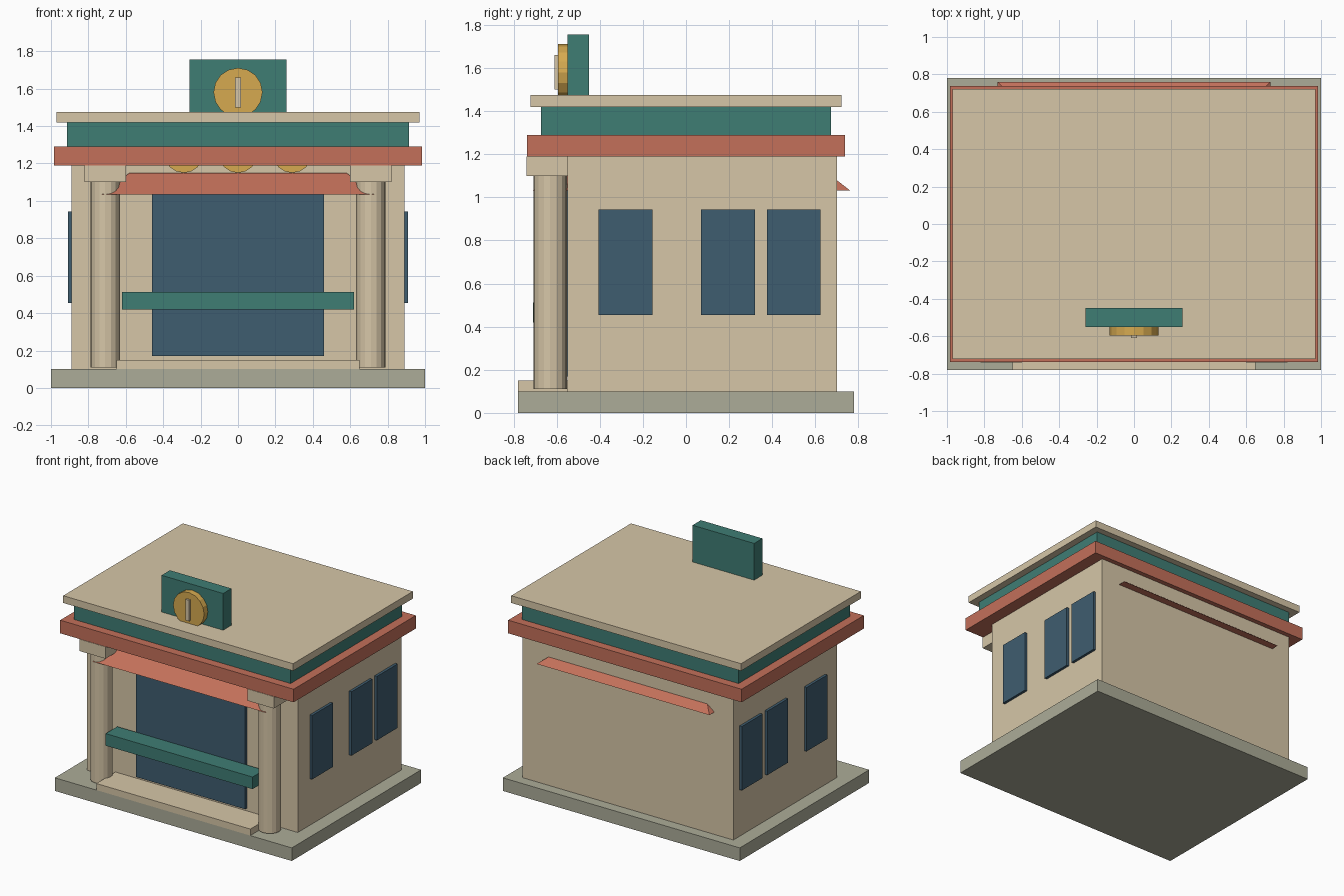
import bpy, bmesh, math
from mathutils import Matrix

if "Cube" in bpy.data.objects:
    bpy.data.objects.remove(bpy.data.objects["Cube"])


def material(name, r, g, b):
    def lin(v):
        v /= 255
        return v / 12.92 if v <= 0.04045 else ((v + 0.055) / 1.055) ** 2.4
    m = bpy.data.materials.new(name)
    m.diffuse_color = (lin(r), lin(g), lin(b), 1)
    m.use_nodes = True
    m.node_tree.nodes["Principled BSDF"].inputs["Base Color"].default_value = m.diffuse_color
    return m


STONE = material("grey stone", 172, 172, 152)
BEIGE = material("beige plaster", 214, 198, 167)
TEAL = material("teal", 63, 125, 116)
CORAL = material("coral", 195, 112, 90)
GLASS = material("dark blue glass", 63, 93, 112)
GOLD = material("gold", 214, 170, 80)


def finish(name, bm, mat):
    bmesh.ops.recalc_face_normals(bm, faces=bm.faces)
    me = bpy.data.meshes.new(name)
    bm.to_mesh(me)
    bm.free()
    me.materials.append(mat)
    ob = bpy.data.objects.new(name, me)
    bpy.context.collection.objects.link(ob)
    return ob


def box(name, x, y, z, mat, inset=0):
    """Box from (min, max) ranges; inset draws in the top rim on all sides."""
    bm = bmesh.new()
    bmesh.ops.create_cube(bm, size=1)
    for v in bm.verts:
        k = inset if v.co.z > 0 else 0
        for i, (lo, hi) in enumerate((x, y, z)):
            d = k if i < 2 else 0
            v.co[i] = hi - d if v.co[i] > 0 else lo + d
    return finish(name, bm, mat)


def cylinder(name, centre, radius, depth, mat, sides=16, facing_front=False):
    bm = bmesh.new()
    bmesh.ops.create_cone(bm, cap_ends=True, segments=sides, radius1=radius,
                          radius2=radius, depth=depth)
    m = Matrix.Translation(centre)
    if facing_front:
        m = m @ Matrix.Rotation(math.pi / 2, 4, 'X')
    bm.transform(m)
    return finish(name, bm, mat)


# Ground slab, building and entrance step
box("base_slab", (-1, 1), (-0.78, 0.78), (0, 0.10), STONE)
box("building_body", (-0.89, 0.89), (-0.55, 0.70), (0.10, 1.19), BEIGE)
box("front_step", (-0.65, 0.65), (-0.78, -0.54), (0.09, 0.15), BEIGE)

# Stacked cornice and roof
box("cornice_band", (-0.985, 0.985), (-0.737, 0.737), (1.19, 1.29), CORAL)
box("parapet_band", (-0.915, 0.915), (-0.672, 0.672), (1.29, 1.42), TEAL)
box("roof_slab", (-0.97, 0.97), (-0.722, 0.722), (1.42, 1.475), BEIGE)

# Columns with square capitals
for side, s in (("left", -1), ("right", 1)):
    cx = s * 0.71
    cylinder(side + "_column", (cx, -0.63, 0.605), 0.078, 0.99, BEIGE)
    box(side + "_capital", (cx - 0.11, cx + 0.11), (-0.74, -0.52), (1.10, 1.19), BEIGE)

# Hipped awning that runs through the building
box("awning", (-0.73, 0.73), (-0.71, 0.76), (1.033, 1.15), CORAL, inset=0.15)

# Entrance glass and counter rail
box("entrance_glass", (-0.46, 0.46), (-0.57, -0.54), (0.17, 1.07), GLASS)
box("counter_rail", (-0.62, 0.62), (-0.71, -0.57), (0.42, 0.512), TEAL)

# Side windows, mirrored
for side, s in (("left", -1), ("right", 1)):
    for i, y in enumerate((-0.28, 0.195, 0.50)):
        xs = sorted((s * 0.88, s * 0.91))
        box(f"{side}_window_{i + 1}", xs, (y - 0.125, y + 0.125), (0.455, 0.943), GLASS)

# Gold discs tucked under the cornice
for i, x in enumerate((-0.29, 0, 0.29)):
    cylinder(f"wall_disc_{i + 1}", (x, -0.575, 1.255), 0.105, 0.05, GOLD, facing_front=True)

# Rooftop sign with a coin and slot
box("sign_board", (-0.26, 0.26), (-0.55, -0.45), (1.47, 1.755), TEAL)
cylinder("sign_coin", (0, -0.57, 1.58), 0.131, 0.05, GOLD, facing_front=True)
box("coin_slot", (-0.015, 0.015), (-0.61, -0.59), (1.50, 1.66), BEIGE)
